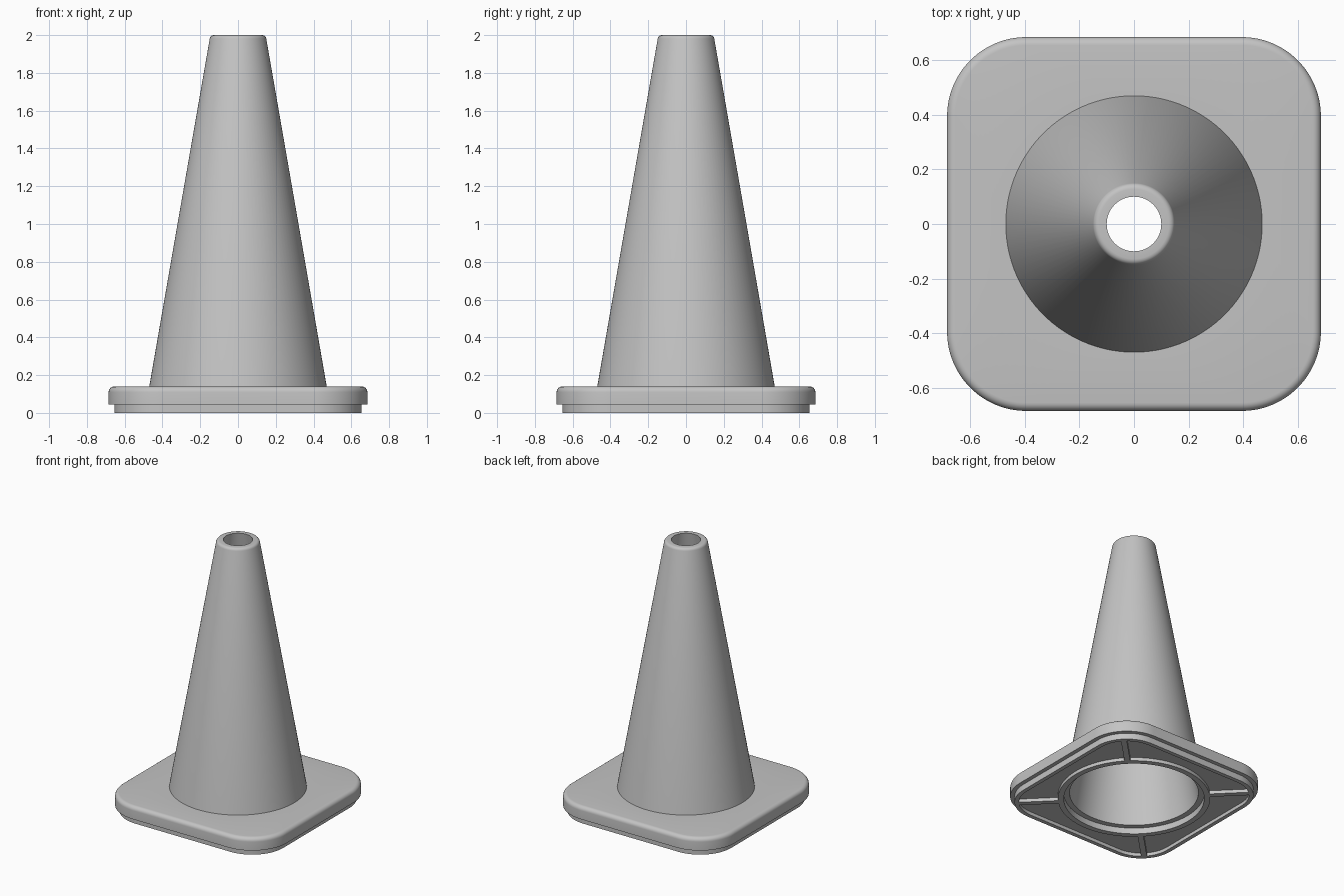
import bpy
import math
from math import sin, cos, pi, radians

if "Cube" in bpy.data.objects:
    bpy.data.objects.remove(bpy.data.objects["Cube"], do_unlink=True)

PER_CORNER = 24      # points in each quarter of a loop
CORNER = 0.395       # centre of the rounded corners

grey = bpy.data.materials.new("plain grey")
grey.use_nodes = True
grey.diffuse_color = (0.55, 0.55, 0.55, 1)
grey.node_tree.nodes["Principled BSDF"].inputs["Base Color"].default_value = grey.diffuse_color


def circle(r, z):
    n = 4 * PER_CORNER
    return [(r * cos((i + 0.5) * 2 * pi / n), r * sin((i + 0.5) * 2 * pi / n), z)
            for i in range(n)]


def rounded_square(half, z):
    r = half - CORNER
    pts = []
    for q in range(4):
        mid = (q + 0.5) * pi / 2
        cx, cy = CORNER * math.sqrt(2) * cos(mid), CORNER * math.sqrt(2) * sin(mid)
        for i in range(PER_CORNER):
            a = (q + i / (PER_CORNER - 1)) * pi / 2
            pts.append((cx + r * cos(a), cy + r * sin(a), z))
    return pts


def add_object(name, verts, faces):
    mesh = bpy.data.meshes.new(name)
    mesh.from_pydata(verts, [], faces)
    mesh.materials.append(grey)
    obj = bpy.data.objects.new(name, mesh)
    bpy.context.collection.objects.link(obj)
    return obj


def loft(name, loops):
    """Skin a list of loops that share one point count."""
    n = len(loops[0])
    faces = [(k * n + i, k * n + (i + 1) % n, (k + 1) * n + (i + 1) % n, (k + 1) * n + i)
             for k in range(len(loops) - 1) for i in range(n)]
    obj = add_object(name, [p for loop in loops for p in loop], faces)
    bpy.ops.object.select_all(action='DESELECT')
    obj.select_set(True)
    bpy.context.view_layer.objects.active = obj
    bpy.ops.object.shade_smooth_by_angle(angle=radians(30))


# Hollow cone: outer wall, rounded lip, inner wall
lip = [circle(0.128 + 0.022 * cos(radians(a)), 1.978 + 0.022 * sin(radians(a)))
       for a in (10, 30, 50, 70, 90)]
loft("cone", [circle(0.47, 0.14)] + lip + [circle(0.10, 2.0), circle(0.44, 0.045)])

# Base: ledge, ring, recess, foot rim, slab side, rounded top edge
edge = [rounded_square(0.655 + 0.03 * cos(a * pi / 12), 0.11 + 0.03 * sin(a * pi / 12))
        for a in range(7)]
loft("base", [
    circle(0.44, 0.045), circle(0.48, 0.045),
    circle(0.48, 0), circle(0.52, 0), circle(0.52, 0.025),
    rounded_square(0.625, 0.025), rounded_square(0.625, 0),
    rounded_square(0.655, 0), rounded_square(0.655, 0.045),
    rounded_square(0.685, 0.045)] + edge + [circle(0.47, 0.14)])

# Diagonal ribs under the base
box_faces = [(0, 1, 3, 2), (4, 6, 7, 5), (0, 4, 5, 1), (2, 3, 7, 6), (0, 2, 6, 4), (1, 5, 7, 3)]
for name, turn in (("back_left_rib", 45), ("back_right_rib", 135),
                   ("front_right_rib", 225), ("front_left_rib", 315)):
    verts = [(x, y, z) for x in (0.515, 0.79) for y in (-0.02, 0.02) for z in (0, 0.03)]
    rib = add_object(name, verts, box_faces)
    rib.rotation_euler.z = radians(turn)
